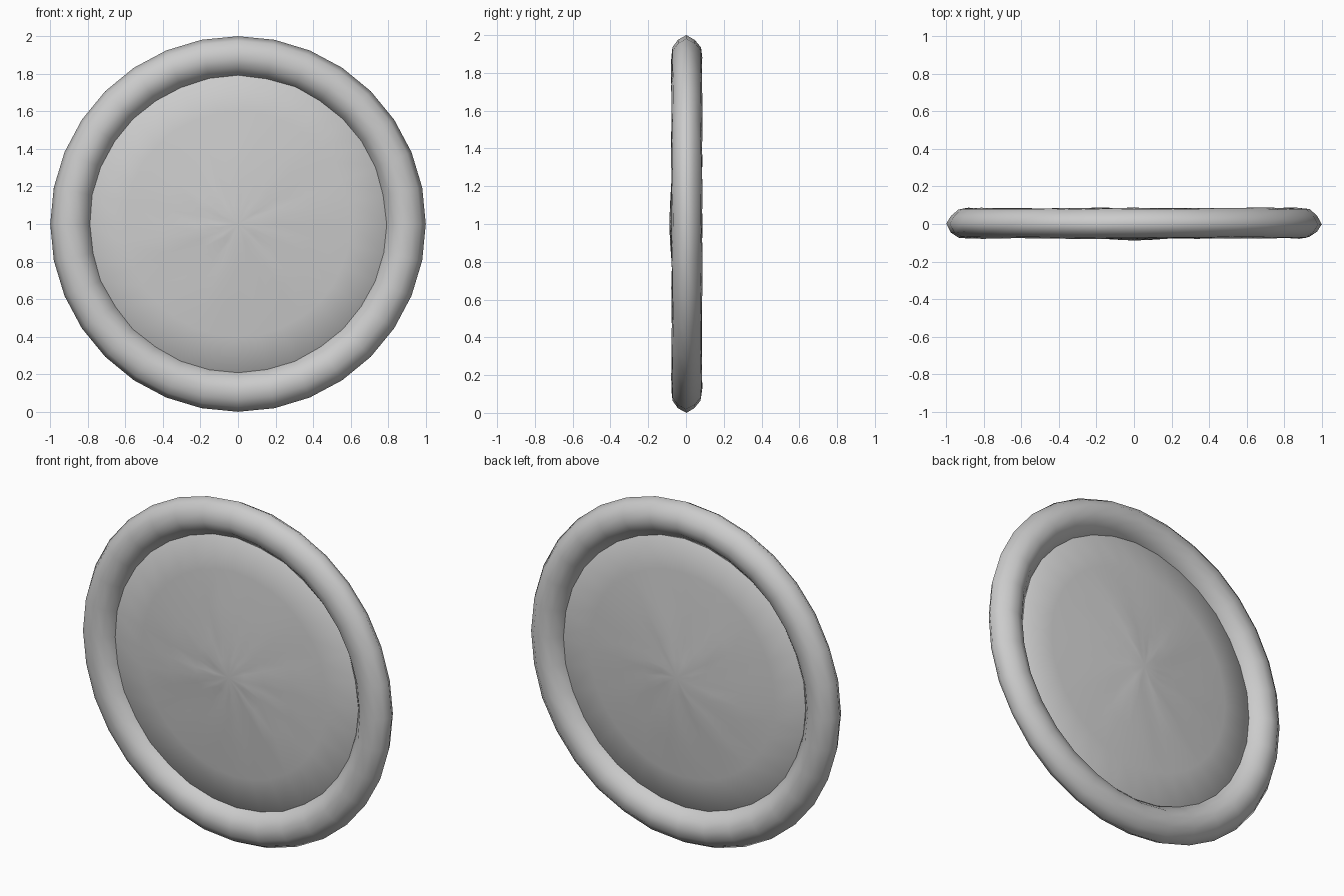
import bpy, bmesh, math, random

if "Cube" in bpy.data.objects:
    bpy.data.objects.remove(bpy.data.objects["Cube"])

random.seed(4)
SIDES = 32
CENTRE_Z = 1.0


def ring(bm, radius, y, ripple=0.0):
    """One ring of vertices around the y axis."""
    verts = []
    for i in range(SIDES):
        a = 2 * math.pi * i / SIDES
        dy = random.uniform(-ripple, ripple)
        verts.append(bm.verts.new((radius * math.cos(a), y + dy,
                                   CENTRE_Z + radius * math.sin(a))))
    return verts


def bridge(bm, a, b):
    for i in range(SIDES):
        j = (i + 1) % SIDES
        bm.faces.new((a[i], a[j], b[j], b[i]))


def finish(bm, name):
    bmesh.ops.recalc_face_normals(bm, faces=bm.faces)
    for f in bm.faces:
        f.smooth = True
    mesh = bpy.data.meshes.new(name)
    bm.to_mesh(mesh)
    bm.free()
    obj = bpy.data.objects.new(name, mesh)
    bpy.context.collection.objects.link(obj)
    return obj


# Rounded rim: closed cross-section (radius, y) turned around the y axis
profile = [(1.0, 0.0), (0.975, -0.043), (0.935, -0.07), (0.88, -0.076),
           (0.835, -0.06), (0.785, -0.008), (0.785, 0.012), (0.835, 0.066),
           (0.88, 0.085), (0.935, 0.078), (0.975, 0.045)]
bm = bmesh.new()
rings = [ring(bm, r, y, 0.003) for r, y in profile]
for k in range(len(rings)):
    bridge(bm, rings[k], rings[(k + 1) % len(rings)])
finish(bm, "rim")

# Domed panel: shallow lens with slightly hammered ripples near the middle
dome = [(0.8, 0.012, 0.0), (0.6, 0.036, 0.002), (0.4, 0.057, 0.004),
        (0.22, 0.073, 0.005), (0.1, 0.082, 0.003)]
bm = bmesh.new()
edge = ring(bm, 0.81, 0.0)
for side in (-1, 1):
    prev = edge
    for r, y, ripple in dome:
        cur = ring(bm, r, side * y, ripple)
        bridge(bm, prev, cur)
        prev = cur
    tip = bm.verts.new((0, side * 0.088, CENTRE_Z))
    for i in range(SIDES):
        bm.faces.new((prev[i], prev[(i + 1) % SIDES], tip))
finish(bm, "domed_panel")
